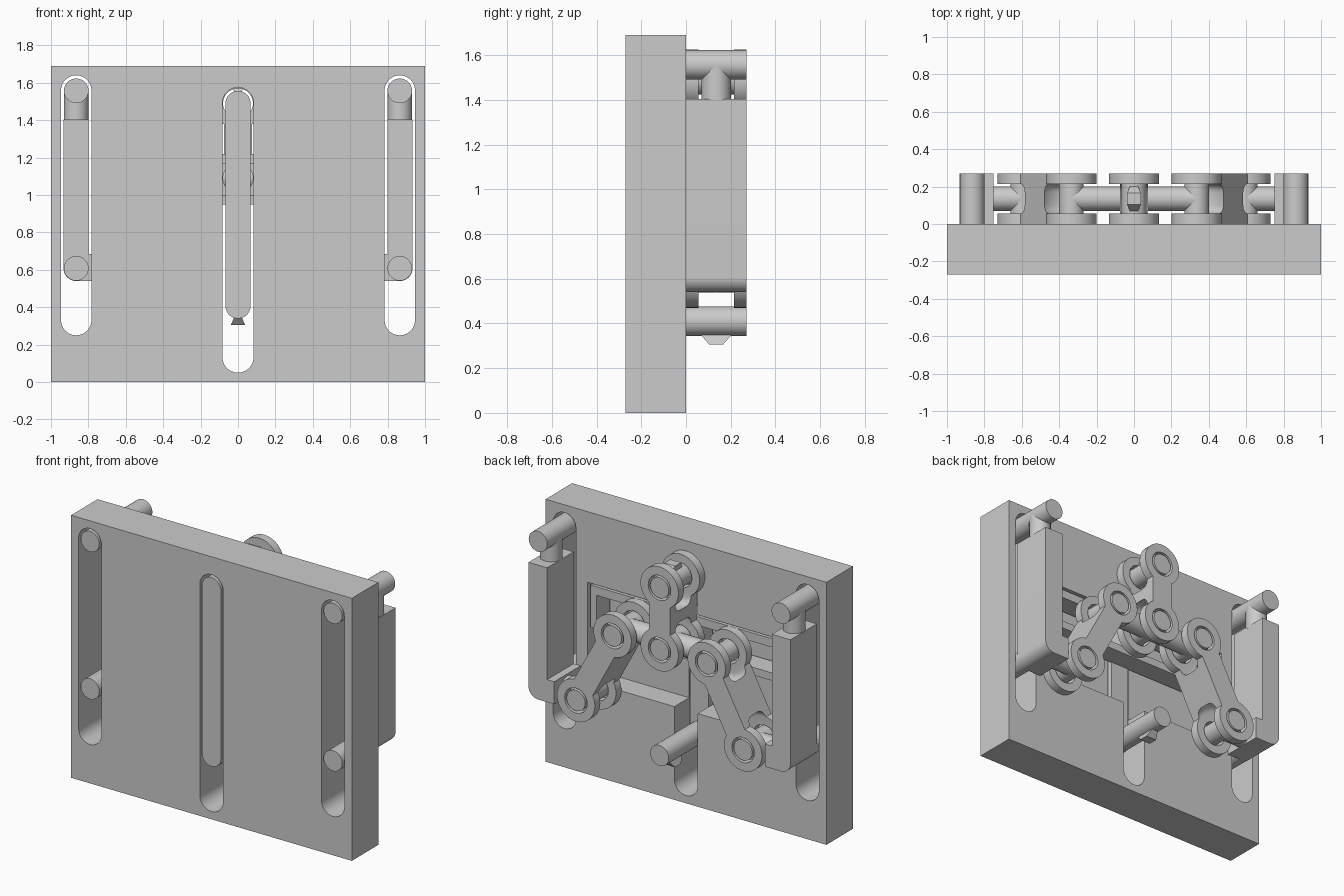
import bpy, bmesh, math
from math import sin, cos, pi
from mathutils import Vector

cube = bpy.data.objects.get("Cube")
if cube:
    bpy.data.objects.remove(cube)

grey = bpy.data.materials.new("machined_grey")
grey.use_nodes = True
colour = (0.6, 0.6, 0.6, 1)
grey.diffuse_color = colour
grey.node_tree.nodes["Principled BSDF"].inputs["Base Color"].default_value = colour

DEPTH = 0.27      # thickness of the plate and of the linkage
MID = DEPTH / 2   # centre plane of the rods
R = 0.066         # radius of pins and rods
EYE = 0.135       # radius of the link eyes


def finish(name, bm):
    bmesh.ops.recalc_face_normals(bm, faces=bm.faces)
    mesh = bpy.data.meshes.new(name)
    bm.to_mesh(mesh)
    bm.free()
    mesh.materials.append(grey)
    obj = bpy.data.objects.new(name, mesh)
    bpy.context.collection.objects.link(obj)
    return obj


def smooth(obj):
    bpy.ops.object.select_all(action='DESELECT')
    obj.select_set(True)
    bpy.context.view_layer.objects.active = obj
    bpy.ops.object.shade_smooth_by_angle(angle=math.radians(30))
    return obj


def prism(name, profile, y0, y1):
    """Extrude an (x, z) profile along y."""
    bm = bmesh.new()
    face = bm.faces.new([bm.verts.new((x, y0, z)) for x, z in profile])
    new = bmesh.ops.extrude_face_region(bm, geom=[face])["geom"]
    bmesh.ops.translate(bm, vec=(0, y1 - y0, 0),
                        verts=[v for v in new if isinstance(v, bmesh.types.BMVert)])
    return finish(name, bm)


def box(name, x0, x1, y0, y1, z0, z1):
    return prism(name, [(x0, z0), (x1, z0), (x1, z1), (x0, z1)], y0, y1)


def arc(cx, cz, r, a0, a1, n=24):
    return [(cx + r * cos(a0 + (a1 - a0) * i / n), cz + r * sin(a0 + (a1 - a0) * i / n))
            for i in range(n + 1)]


def stadium(x, r, z0, z1):
    return arc(x, z1 - r, r, 0, pi) + arc(x, z0 + r, r, pi, 2 * pi)


def rod(name, start, end, r=R):
    a, b = Vector(start), Vector(end)
    bm = bmesh.new()
    bmesh.ops.create_cone(bm, cap_ends=True, segments=48, radius1=r, radius2=r,
                          depth=(b - a).length)
    bm.transform((b - a).to_track_quat('Z', 'Y').to_matrix().to_4x4())
    bmesh.ops.translate(bm, vec=(a + b) / 2, verts=bm.verts)
    return smooth(finish(name, bm))


def pin(name, x, z, y0=0.0):
    return rod(name, (x, y0, z), (x, DEPTH, z))


def cut(obj, cutters, operation='DIFFERENCE'):
    """Apply booleans one by one and discard the tools."""
    for c in cutters:
        c.hide_render = True
        mod = obj.modifiers.new("cut", 'BOOLEAN')
        mod.operation, mod.solver, mod.object = operation, 'EXACT', c
        bpy.context.view_layer.update()
        deps = bpy.context.evaluated_depsgraph_get()
        mesh = bpy.data.meshes.new_from_object(obj.evaluated_get(deps))
        obj.modifiers.clear()
        obj.data = mesh
        bpy.data.objects.remove(c)
    return obj


def fork_cutter(x, z):
    """Rounded-rim disc that opens the fork around a joint."""
    bm = bmesh.new()
    r, b, h = 0.18, 0.045, 0.08
    sections = [(-h, r - b)]
    sections += [(-h + b - b * cos(t * pi / 8), r - b + b * sin(t * pi / 8)) for t in range(1, 5)]
    sections += [(-y, rad) for y, rad in reversed(sections)]
    rings = [[bm.verts.new((x + rad * cos(i * pi / 24), MID + y, z + rad * sin(i * pi / 24)))
              for i in range(48)] for y, rad in sections]
    for lo, hi in zip(rings, rings[1:]):
        for i in range(48):
            j = (i + 1) % 48
            bm.faces.new((lo[i], lo[j], hi[j], hi[i]))
    bm.faces.new(rings[0])
    bm.faces.new(rings[-1])
    return finish("fork_cutter", bm)


def forked_link(name, p, q, half=0.075):
    """Flat link with a bored, forked eye at each end."""
    (px, pz), (qx, qz) = p, q
    a = math.atan2(qz - pz, qx - px)
    w = math.asin(half / EYE)
    outline = arc(px, pz, EYE, a + w, a + 2 * pi - w, 40)
    outline += arc(qx, qz, EYE, a + pi + w, a + 3 * pi - w, 40)
    link = prism(name, outline, 0.0, DEPTH)
    tools = []
    for x, z in (p, q):
        tools.append(fork_cutter(x, z))
        tools.append(prism("bore_cutter", arc(x, z, 0.08, 0, 2 * pi, 40)[:-1], -0.1, DEPTH + 0.1))
    return smooth(cut(link, tools))


def wedge(name, z0, z1):
    """Small tapered nib, narrowing in y while widening in x."""
    bm = bmesh.new()
    rings = [[bm.verts.new((sx * hx, MID + sy * hy, z))
              for sx, sy in ((-1, -1), (1, -1), (1, 1), (-1, 1))]
             for z, hx, hy in ((z0, 0.02, 0.068), (z1, 0.038, 0.03))]
    for i in range(4):
        j = (i + 1) % 4
        bm.faces.new((rings[0][i], rings[0][j], rings[1][j], rings[1][i]))
    for ring in rings:
        bm.faces.new(ring)
    return finish(name, bm)


# Base plate with three slots and a pocket in the back
plate = box("base_plate", -1, 1, -DEPTH, 0, 0, 1.69)
slots = [prism("slot_cutter", stadium(x, r, z0, z1), -0.5, 0.2)
         for x, r, z0, z1 in ((-0.865, 0.081, 0.25, 1.64), (0.865, 0.081, 0.25, 1.64),
                              (0, 0.083, 0.05, 1.575))]
smooth(cut(plate, slots + [box("pocket_cutter", -0.7, 0.7, -0.15, 0.2, 0.6, 1.235)]))

# Centre slider: bar in the slot, framed crosshead in the pocket, two pins
TOP, CROSS, LOW = 1.49, 1.09, 0.605
smooth(prism("centre_slider", stadium(0, 0.067, 0.34, 1.557), -DEPTH, -0.135))
crosshead = box("crosshead", -0.685, 0.685, -0.14, -0.005, 0.95, 1.22)
cut(crosshead, [box("window_cutter", min(s * 0.067, s * 0.64), max(s * 0.067, s * 0.64),
                    -0.3, 0.2, 1.0, 1.165) for s in (-1, 1)])
pin("slider_top_pin", 0, TOP, -0.2)
pin("slider_bottom_pin", 0, 0.41, -0.2)
wedge("top_nib", TOP + 0.062, 1.60)
wedge("bottom_nib", 0.348, 0.305)

# Centre link and the cross rod it carries
forked_link("centre_link", (0, TOP), (0, CROSS))
rod("cross_rod", (-0.335, MID, CROSS), (0.335, MID, CROSS))
pin("cross_rod_centre_pin", 0, CROSS)

for s, side in ((1, "left"), (-1, "right")):
    # Diagonal link and its joint pins
    forked_link(side + "_link", (s * 0.335, CROSS), (s * 0.595, LOW))
    pin(side + "_upper_joint_pin", s * 0.335, CROSS)
    pin(side + "_lower_joint_pin", s * 0.595, LOW)

    # Side slider block with a rounded outer corner and an inward foot
    x = 0.865
    profile = [(0.80, 1.405), (0.80, 0.685), (0.75, 0.685), (0.75, 0.54)]
    profile += arc(x, 0.54 + 0.068, 0.068, -pi / 2, 0, 10) + [(x + 0.068, 1.405)]
    smooth(prism(side + "_slider", [(s * a, b) for a, b in profile], 0.0, DEPTH))
    rod(side + "_foot_rod", (s * 0.76, MID, LOW), (s * 0.595, MID, LOW))
    rod(side + "_lower_guide_pin", (s * x, -DEPTH, 0.608), (s * x, 0.02, 0.608))
    rod(side + "_stem", (s * x, MID, 1.39), (s * x, MID, 1.555))
    pin(side + "_upper_guide_pin", s * x, 1.557, -DEPTH)
